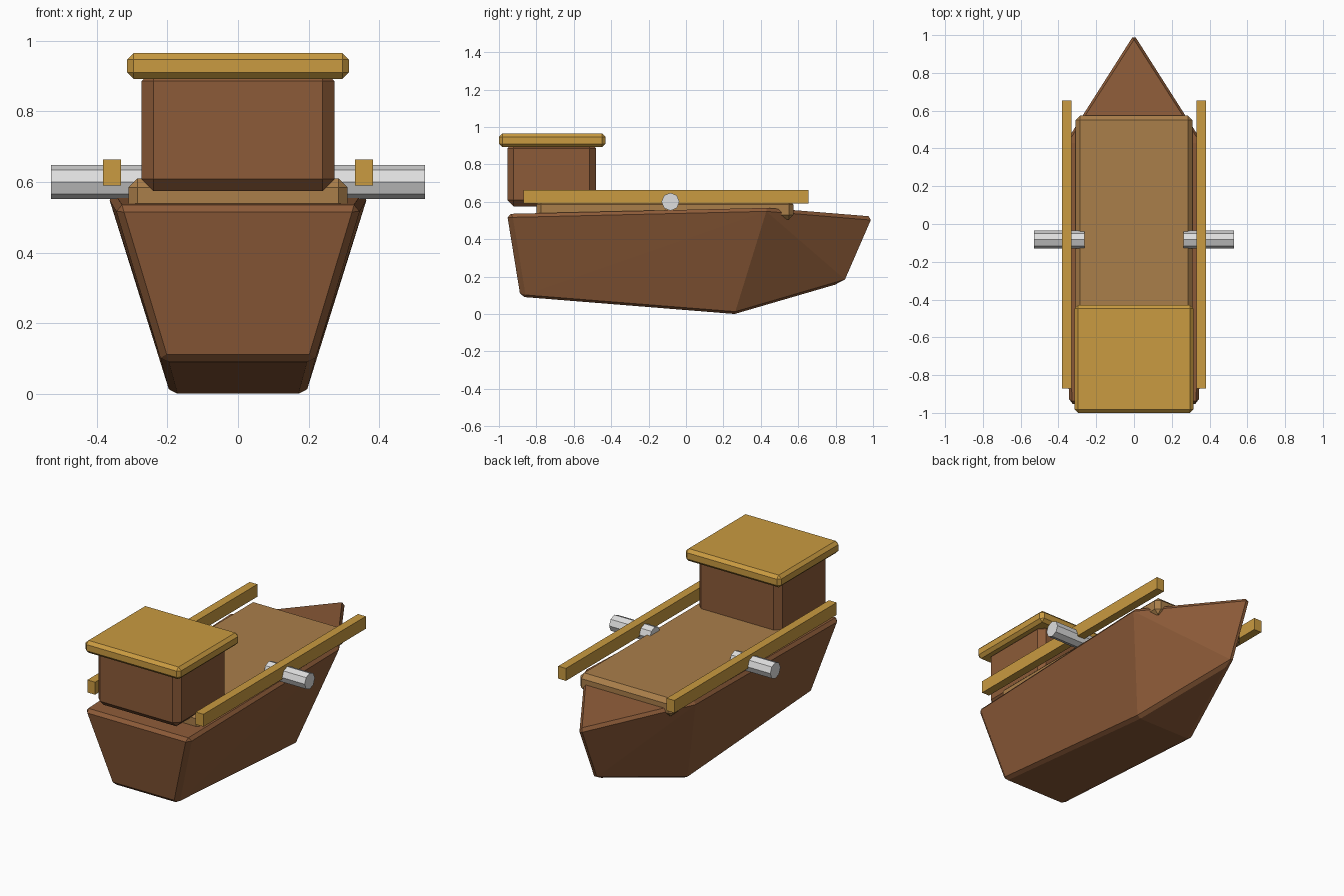
import bpy, bmesh, math

if "Cube" in bpy.data.objects:
    bpy.data.objects.remove(bpy.data.objects["Cube"])


def material(name, rgb):
    m = bpy.data.materials.new(name)
    m.diffuse_color = (*rgb, 1)
    m.use_nodes = True
    m.node_tree.nodes["Principled BSDF"].inputs["Base Color"].default_value = m.diffuse_color
    return m


WOOD = material("dark brown wood", (0.265, 0.105, 0.040))
PLANK = material("tan planks", (0.40, 0.21, 0.068))
GOLD = material("golden wood", (0.585, 0.325, 0.052))
METAL = material("light grey metal", (0.73, 0.73, 0.73))


def finish(name, bm, mat, bevel=0):
    bmesh.ops.recalc_face_normals(bm, faces=bm.faces[:])
    me = bpy.data.meshes.new(name)
    bm.to_mesh(me)
    bm.free()
    me.materials.append(mat)
    ob = bpy.data.objects.new(name, me)
    bpy.context.collection.objects.link(ob)
    if bevel:
        mod = ob.modifiers.new("chamfer", 'BEVEL')
        mod.width = bevel
        mod.segments = 1
        mod.limit_method = 'ANGLE'
        mod.angle_limit = math.radians(30)
    return ob


def box(name, lo, hi, mat, bevel=0):
    bm = bmesh.new()
    bmesh.ops.create_cube(bm, size=1)
    for v in bm.verts:
        v.co = [(a + b) / 2 + c * (b - a) for a, b, c in zip(lo, hi, v.co)]
    return finish(name, bm, mat, bevel)


# Hull: stern, widest station and a pointed bow
bm = bmesh.new()
stations = [((0.35, -0.957, 0.535), (0.217, -0.885, 0.092)),
            ((0.372, 0.43, 0.567), (0.192, 0.26, 0.0))]
sides = []
for s in (1, -1):
    sides.append([bm.verts.new((s * x, y, z)) for st in stations for x, y, z in st])
bow_top = bm.verts.new((0, 1.01, 0.52))
bow_low = bm.verts.new((0, 0.86, 0.175))
for st, sb, mt, mb in sides:
    for f in ((st, sb, mt), (sb, mb, mt), (mt, mb, bow_low), (mt, bow_low, bow_top)):
        bm.faces.new(f)
(a, b, c, d), (e, f, g, h) = sides
for face in ((a, e, f, b), (a, c, g, e), (b, f, h, d), (c, bow_top, g), (d, h, bow_low)):
    bm.faces.new(face)
finish("hull", bm, WOOD, 0.02)

# Deck, cabin and roof
box("deck", (-0.31, -0.80, 0.505), (0.31, 0.575, 0.61), PLANK, 0.025)
box("cabin", (-0.273, -0.955, 0.574), (0.273, -0.482, 0.92), WOOD, 0.034)
box("cabin_roof", (-0.314, -1.0, 0.892), (0.314, -0.43, 0.965), GOLD, 0.018)

# Side rails and cannon barrels on both sides
for s, side in ((1, "right"), (-1, "left")):
    x0, x1 = sorted((s * 0.331, s * 0.382))
    box(side + "_rail", (x0, -0.87, 0.59), (x1, 0.655, 0.664), GOLD)
    bm = bmesh.new()
    bmesh.ops.create_cone(bm, cap_ends=True, segments=8, radius1=0.048, radius2=0.048, depth=0.268)
    for v in bm.verts:
        x, y, z = v.co
        v.co = (s * 0.396 + z, -0.083 + x, 0.60 + y)
    finish(side + "_cannon", bm, METAL)
